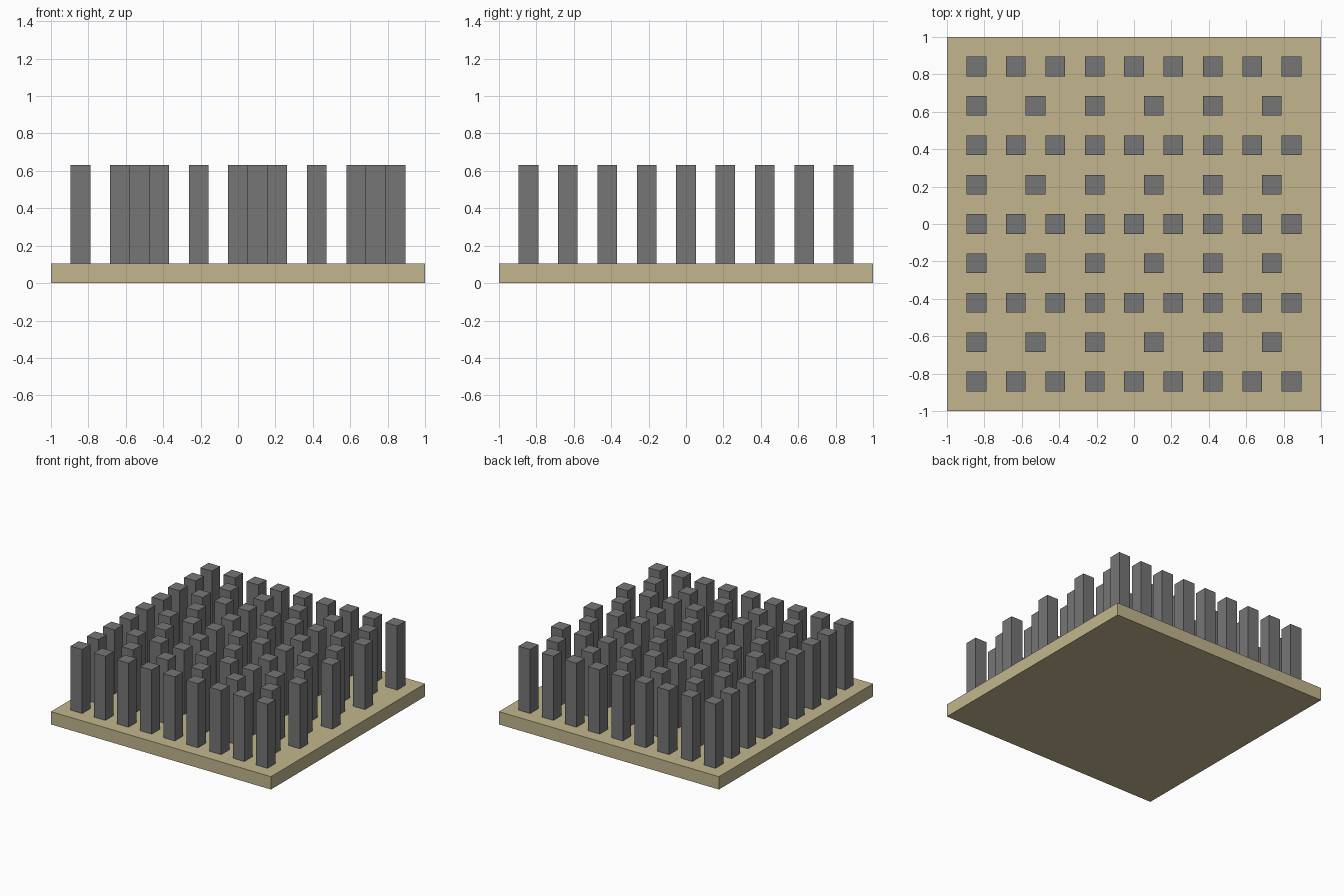
import bpy
import bmesh
from mathutils import Matrix, Vector

if "Cube" in bpy.data.objects:
    bpy.data.objects.remove(bpy.data.objects["Cube"], do_unlink=True)

UNIT = 2 / 19          # the base is 19 units wide, each pillar 1 unit
HEIGHT = 5 * UNIT      # pillar height above the base
START = -8 * UNIT      # centre of the first row and column


def make_material(name, color):
    mat = bpy.data.materials.new(name)
    mat.use_nodes = True
    mat.diffuse_color = color
    mat.node_tree.nodes["Principled BSDF"].inputs["Base Color"].default_value = color
    return mat


def make_boxes(name, centres, size, mat):
    bm = bmesh.new()
    for centre in centres:
        matrix = Matrix.Translation(centre) @ Matrix.Diagonal((*size, 1))
        bmesh.ops.create_cube(bm, size=1, matrix=matrix)
    mesh = bpy.data.meshes.new(name)
    bm.to_mesh(mesh)
    bm.free()
    mesh.materials.append(mat)
    obj = bpy.data.objects.new(name, mesh)
    bpy.context.collection.objects.link(obj)
    return obj


tan = make_material("tan", (0.54, 0.47, 0.27, 1))
grey = make_material("grey", (0.18, 0.18, 0.18, 1))

# Base plate
make_boxes("base_plate", [Vector((0, 0, UNIT / 2))], (2, 2, UNIT), tan)

# Pillar rows: nine closely spaced pillars alternate with six widely spaced ones
for row in range(9):
    count, step = (9, 2 * UNIT) if row % 2 == 0 else (6, 3 * UNIT)
    y = START + row * 2 * UNIT
    centres = [Vector((START + i * step, y, UNIT + HEIGHT / 2)) for i in range(count)]
    make_boxes(f"pillar_row_{row + 1}", centres, (UNIT, UNIT, HEIGHT), grey)
